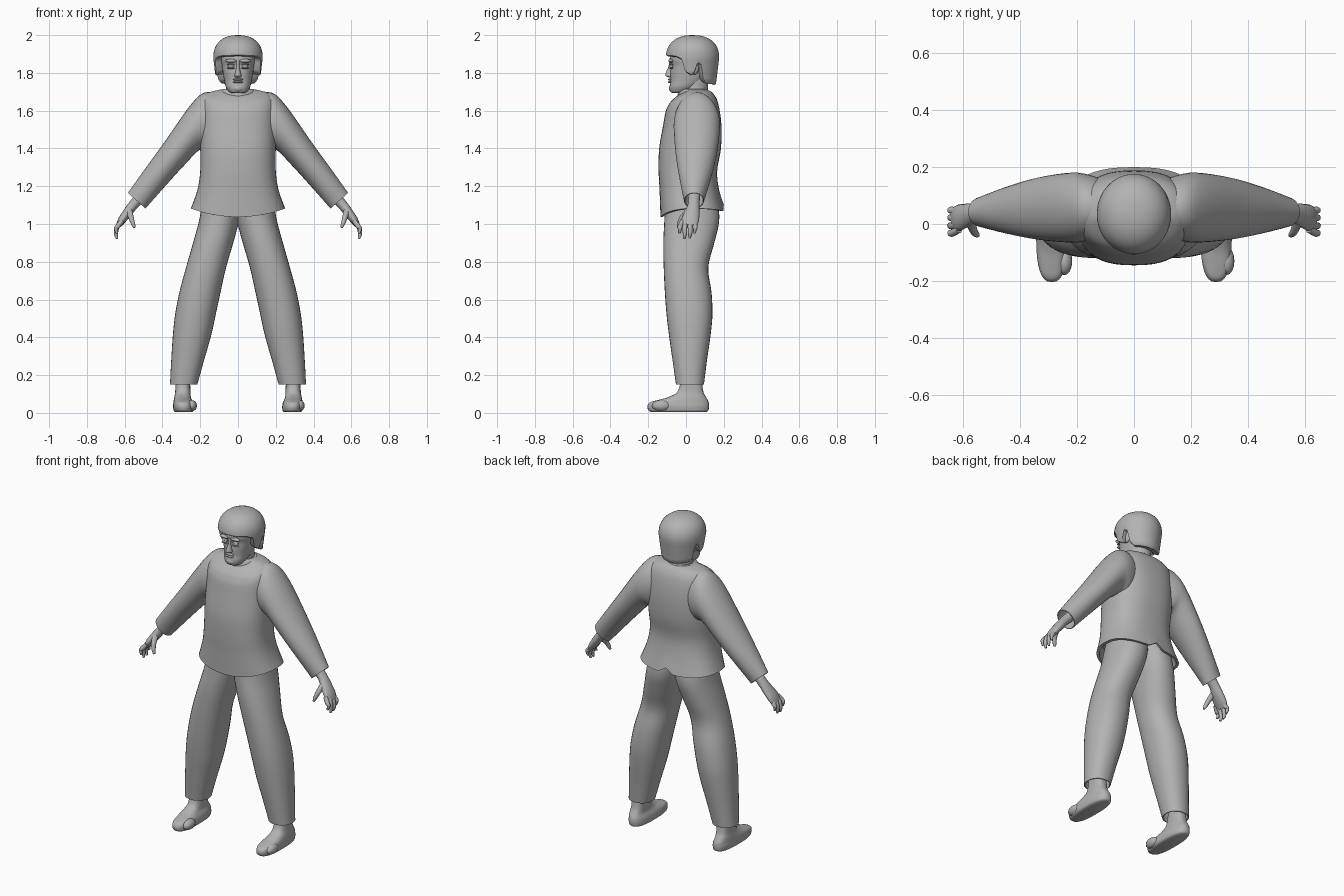
import bpy, bmesh, math
from mathutils import Vector

if "Cube" in bpy.data.objects:
    bpy.data.objects.remove(bpy.data.objects["Cube"])

grey = bpy.data.materials.new("plain grey")
grey.diffuse_color = (0.45, 0.45, 0.45, 1)
grey.use_nodes = True
grey.node_tree.nodes["Principled BSDF"].inputs["Base Color"].default_value = grey.diffuse_color


def finish(name, bm, angle=50):
    bmesh.ops.recalc_face_normals(bm, faces=bm.faces)
    me = bpy.data.meshes.new(name)
    bm.to_mesh(me)
    bm.free()
    me.materials.append(grey)
    ob = bpy.data.objects.new(name, me)
    bpy.context.collection.objects.link(ob)
    bpy.ops.object.select_all(action='DESELECT')
    ob.select_set(True)
    bpy.context.view_layer.objects.active = ob
    bpy.ops.object.shade_smooth_by_angle(angle=math.radians(angle))
    return ob


def catmull(rows, steps):
    """Smooth a list of equal-length number rows."""
    out = []
    for i in range(len(rows) - 1):
        p = [rows[max(0, min(len(rows) - 1, i + k))] for k in (-1, 0, 1, 2)]
        for s in range(steps):
            t = s / steps
            out.append([0.5 * (2 * b + (c - a) * t + (2*a - 5*b + 4*c - d) * t*t
                               + (3*b - a - 3*c + d) * t**3) for a, b, c, d in zip(*p)])
    return out + [list(rows[-1])]


def loft(name, rings, n=32, power=2.0, steps=4, fold=False, warp=None, side=1):
    """Skin over rings of centre, half axis u and half axis v. Fold turns the last edge inward."""
    rows = catmull([list(c) + list(u) + list(v) for c, u, v in rings], steps)
    if fold:
        last, prev = rows[-1], rows[-4]
        rows.append(last[:3] + [k * 0.93 for k in last[3:]])
        rows.append(prev[:3] + [k * 0.85 for k in last[3:]])
    bm = bmesh.new()
    loops = []
    for r in rows:
        c, u, v = Vector(r[:3]), Vector(r[3:6]), Vector(r[6:])
        loop = []
        for k in range(n):
            a = 2 * math.pi * k / n
            ca, sa = math.cos(a), math.sin(a)
            p = (c + u * math.copysign(abs(ca) ** (2 / power), ca)
                 + v * math.copysign(abs(sa) ** (2 / power), sa))
            if warp:
                p = warp(p)
            loop.append(bm.verts.new((p.x * side, p.y, p.z)))
        loops.append(loop)
    for a, b in zip(loops, loops[1:]):
        for k in range(n):
            bm.faces.new((a[k], a[(k + 1) % n], b[(k + 1) % n], b[k]))
    bm.faces.new(loops[0])
    bm.faces.new(loops[-1])
    return finish(name, bm)


def level(z, x0, x1, y0, y1):
    """Horizontal ring from its extents."""
    return ((x0 + x1) / 2, (y0 + y1) / 2, z), ((x1 - x0) / 2, 0, 0), (0, (y1 - y0) / 2, 0)


def slanted(xo, zo, xi, zi, y0, y1):
    """Sleeve ring from outer point, inner point and depth."""
    return (((xo + xi) / 2, (y0 + y1) / 2, (zo + zi) / 2),
            ((xo - xi) / 2, 0, (zo - zi) / 2), (0, (y1 - y0) / 2, 0))


def tube(name, pts, wide, thick, **kw):
    """Limb along points, wide in y and thick in the x-z plane."""
    rings = []
    for i, p in enumerate(pts):
        d = Vector(pts[min(i + 1, len(pts) - 1)]) - Vector(pts[max(i - 1, 0)])
        u = Vector((0, 1, 0)) - d * (d.y / d.length_squared)
        u.normalize()
        v = d.normalized().cross(u)
        rings.append((p, u * wide[i], v * thick[i]))
    return loft(name, rings, **kw)


def ball(name, loc, size, n=16):
    bm = bmesh.new()
    bmesh.ops.create_uvsphere(bm, u_segments=n, v_segments=n // 2, radius=1)
    for v in bm.verts:
        v.co = Vector(loc) + Vector(a * b for a, b in zip(v.co, size))
    return finish(name, bm)


# Shirt body: neckline drops at the front, hem dips at the front and is notched at the back
def shirt_warp(p):
    w = max(0.0, min(1.0, (1.18 - p.z) / 0.11))
    front = 0.045 if p.y < 0 else 0.015
    dz = 0.012 - front * max(0, 1 - (p.x / 0.25) ** 2)
    if p.y > 0:
        dz += 0.035 * math.exp(-(p.x / 0.03) ** 2)
    t = max(0.0, min(1.0, (p.z - 1.60) / 0.1))
    return Vector((p.x, p.y, p.z + w * dz + t * min(0, p.y - 0.02) * 0.5))


loft("shirt", [level(1.712, -.085, .085, -.04, .10), level(1.708, -.11, .11, -.06, .12),
               level(1.69, -.165, .165, -.085, .145), level(1.64, -.195, .195, -.10, .17),
               level(1.53, -.20, .20, -.12, .187), level(1.40, -.20, .20, -.142, .185),
               level(1.28, -.20, .20, -.145, .165), level(1.18, -.215, .215, -.14, .175),
               level(1.07, -.25, .25, -.135, .20)],
     n=48, power=2.5, fold=True, warp=shirt_warp)

# Collar band
loft("collar", [level(1.66, -.10, .10, -.05, .125), level(1.70, -.095, .095, -.04, .12),
                level(1.715, -.08, .08, -.025, .115)], fold=True)

for s, tag in ((1, "left"), (-1, "right")):
    # Sleeve
    loft(tag + "_sleeve", [slanted(.10, 1.69, .08, 1.42, -.04, .15),
                           slanted(.18, 1.695, .15, 1.39, -.06, .175),
                           slanted(.255, 1.625, .20, 1.395, -.065, .18),
                           slanted(.385, 1.44, .29, 1.305, -.055, .163),
                           slanted(.49, 1.295, .39, 1.195, -.035, .132),
                           slanted(.583, 1.165, .49, 1.082, -.01, .095)], fold=True, side=s)

    # Trouser leg
    loft(tag + "_trouser_leg", [level(1.22, -.03, .16, -.10, .14), level(1.10, -.02, .19, -.11, .17),
                                level(1.01, -.004, .208, -.115, .175), level(.90, .025, .238, -.12, .15),
                                level(.77, .063, .275, -.118, .118), level(.64, .092, .31, -.112, .135),
                                level(.52, .118, .333, -.103, .14), level(.41, .142, .345, -.09, .13),
                                level(.27, .182, .354, -.07, .11), level(.15, .215, .36, -.053, .095)],
         power=2.2, fold=True, side=s)

    # Foot and ankle
    loft(tag + "_foot", [level(.004, .245, .33, -.18, .105), level(.012, .236, .34, -.198, .118),
                         level(.035, .234, .344, -.204, .122), level(.055, .238, .342, -.192, .12),
                         level(.068, .244, .34, -.15, .115), level(.085, .25, .337, -.09, .105),
                         level(.12, .252, .332, -.04, .09), level(.22, .255, .33, -.025, .08)],
         power=2.6, side=s)
    x = 0.325 if s > 0 else -0.245
    ball(tag + "_foot_bulge", (x, -.13, .038), (.028, .05, .03))

    # Hand: palm, four curled fingers and a thumb
    tube(tag + "_hand", [(.51, .043, 1.15), (.555, .04, 1.10), (.585, .032, 1.06),
                         (.615, .022, 1.02), (.634, .017, .99)],
         (.032, .031, .04, .046, .04), (.03, .026, .025, .021, .013), n=16, side=s)
    for i, (y, z) in enumerate(((-.032, .95), (-.006, .922), (.022, .925), (.048, .95))):
        tube(f"{tag}_finger_{i + 1}", [(.615, .02 + (y - .02) * .75, 1.015), (.639, y, .985),
                                       (.646, y, z + .025), (.641, y - .003, z)],
             (.013, .013, .011, .006), (.013, .013, .011, .006), n=10, side=s)
    tube(tag + "_thumb", [(.575, .01, 1.065), (.565, -.022, 1.03), (.555, -.035, 1.0), (.548, -.04, .98)],
         (.018, .015, .012, .007), (.018, .014, .011, .006), n=10, side=s)

    # Eye with lids, brow and ear
    ball(tag + "_eye", (s * .037, -.077, 1.835), (.016, .011, .009))
    for k, z in enumerate((1.845, 1.825)):
        ball(f"{tag}_eyelid_{k + 1}", (s * .037, -.078, z), (.022, .011, .004))
    ball(tag + "_brow", (s * .037, -.08, 1.864), (.032, .013, .010))
    ball(tag + "_ear", (s * .088, .045, 1.825), (.014, .022, .035))

# Neck and head
loft("neck", [level(1.64, -.08, .08, -.02, .12), level(1.71, -.065, .065, -.015, .115),
              level(1.80, -.065, .065, -.02, .12)])
loft("head", [level(1.693, -.03, .03, -.07, -.01), level(1.70, -.047, .047, -.082, .02),
              level(1.725, -.064, .064, -.087, .06), level(1.76, -.073, .073, -.082, .10),
              level(1.80, -.08, .08, -.083, .12), level(1.84, -.086, .086, -.08, .13),
              level(1.88, -.09, .09, -.086, .13), level(1.95, -.07, .07, -.06, .11)], power=2.3)
loft("nose", [level(1.776, -.012, .012, -.09, -.06), level(1.784, -.019, .019, -.108, -.06),
              level(1.80, -.015, .015, -.107, -.06), level(1.83, -.009, .009, -.094, -.06),
              level(1.865, -.012, .012, -.088, -.06)], n=16)
for k, (z, d) in enumerate(((1.765, .010), (1.752, .009))):
    ball(f"lip_{k + 1}", (0, -.083, z), (.028, d + .003, .006))
ball("chin", (0, -.073, 1.718), (.03, .018, .02))

# Hair: a cap whose lower edge follows the fringe, sideburns, ears and nape
EDGE = ((0, 1.895), (50, 1.89), (66, 1.875), (72, 1.81), (88, 1.79), (95, 1.81),
        (101, 1.855), (109, 1.85), (116, 1.77), (126, 1.75), (180, 1.742))


def edge_height(deg):
    for (a, za), (b, zb) in zip(EDGE, EDGE[1:]):
        if deg <= b:
            return za + (zb - za) * (deg - a) / (b - a)
    return EDGE[-1][1]


def hair_point(a, z, scale=1.0):
    """Domed above 1.88, drawn in slightly below."""
    if z > 1.88:
        r = max(0, 1 - ((z - 1.88) / 0.12) ** 2.3) ** (1 / 2.3)
    else:
        r = 1 - 0.9 * (1.88 - z) ** 1.0
    r *= scale
    return Vector((math.sin(a) * 0.131 * r, 0.035 - math.cos(a) * 0.141 * r, z))


bm = bmesh.new()
N, M = 96, 16
top = bm.verts.new((0, 0.035, 2.0))
cols = []
for k in range(N):
    a = 2 * math.pi * k / N
    deg = math.degrees(a)
    zb = edge_height(min(deg, 360 - deg))
    col = []
    for j in range(1, M + 1):
        t = j / M
        z = 2.0 - (2.0 - zb) * (1 - math.cos(t * math.pi / 2)) ** 0.9
        col.append(bm.verts.new(hair_point(a, z)))
    col.append(bm.verts.new(hair_point(a, zb - 0.006, 0.94)))
    col.append(bm.verts.new(hair_point(a, zb + 0.004, 0.66)))
    cols.append(col)
for k in range(N):
    a, b = cols[k], cols[(k + 1) % N]
    bm.faces.new((top, a[0], b[0]))
    for j in range(len(a) - 1):
        bm.faces.new((a[j], a[j + 1], b[j + 1], b[j]))
finish("hair", bm)
